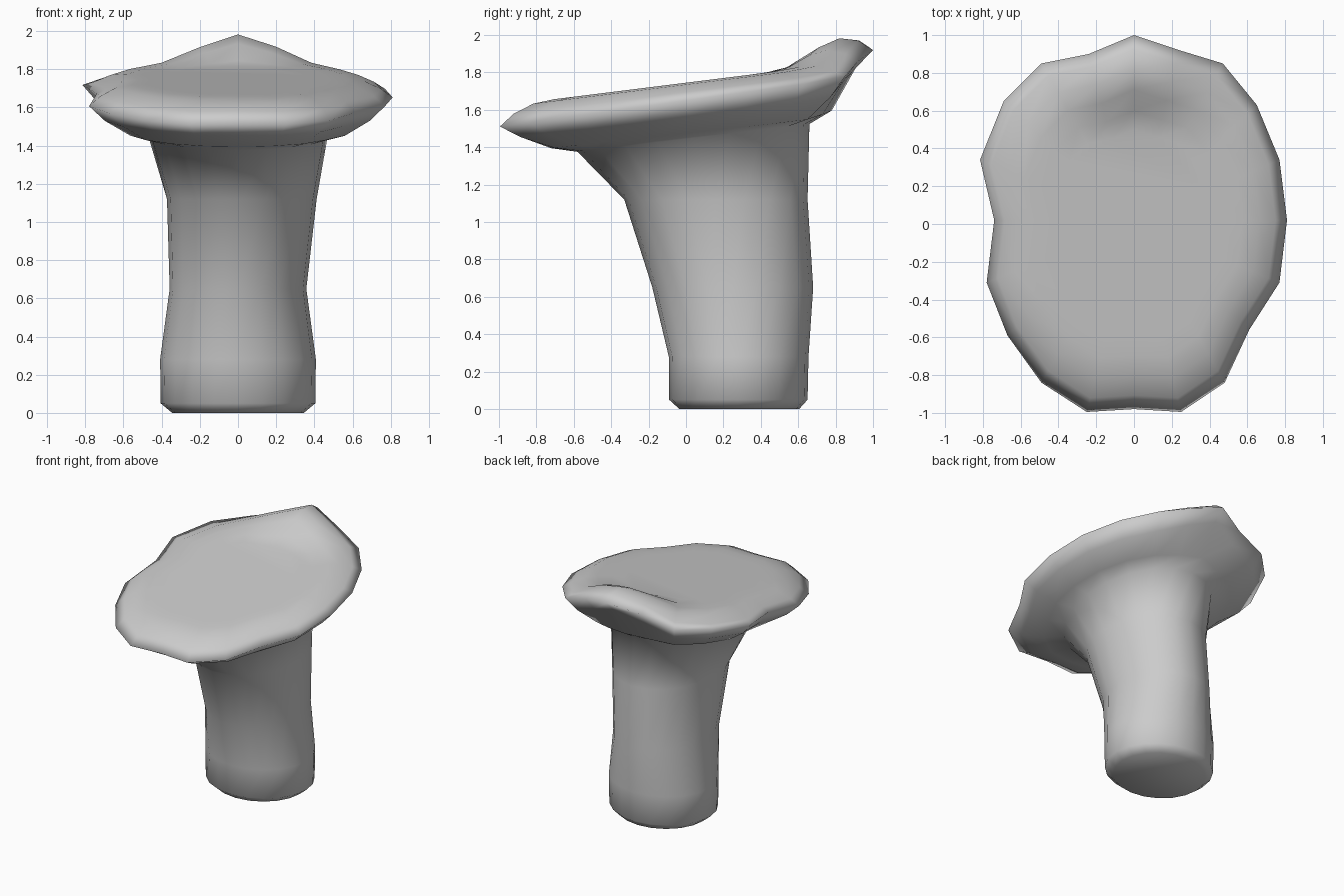
import bpy, bmesh, math

if "Cube" in bpy.data.objects:
    bpy.data.objects.remove(bpy.data.objects["Cube"])

N = 20
# cap outline seen from above, counter-clockwise from the front
RIM = [(0, -.98), (.25, -.995), (.48, -.84), (.61, -.56), (.77, -.31),
       (.81, .02), (.77, .34), (.65, .63), (.47, .85), (.24, .92),
       (0, 1.0), (-.24, .90), (-.49, .85), (-.69, .65), (-.815, .34),
       (-.74, .02), (-.78, -.31), (-.67, -.59), (-.49, -.84), (-.25, -.995)]
# strength of the raised lip at the back
LIP = {8: .08, 9: .62, 10: 1, 11: .62, 12: .08}

def ellipse(cx, cy, rx, ry, zfun):
    ring = []
    for k in range(N):
        a = 2 * math.pi * k / N
        y = cy - ry * math.cos(a)
        ring.append((cx + rx * math.sin(a), y, zfun(y)))
    return ring

rings = []

# stem: z, centre x, x radius, front y, back y
for z, cx, rx, y0, y1 in [(0, 0, .345, -.035, .605), (.05, 0, .405, -.09, .65),
                          (.28, 0, .408, -.092, .655), (.65, 0, .358, -.18, .68),
                          (1.12, .02, .392, -.33, .65)]:
    rings.append(ellipse(cx, (y0 + y1) / 2, rx, (y1 - y0) / 2, lambda y, z=z: z))

# neck, where the stem meets the tilted cap
neck = ellipse(0, .04, .47, .62, lambda y: 1.445 + .12 * y)
rim = [(x, y, 1.65 + .14 * y + .13 * LIP.get(k, 0) + (.02 if 12 < k < 16 else 0))
       for k, (x, y) in enumerate(RIM)]
rings.append(neck)

# underside of the cap, from neck to rim
for t, f, lift in [(.65, .14, .04), (.25, .57, .22)]:
    ring = []
    for k in range(N):
        n, r = neck[k], rim[k]
        g = f + lift * LIP.get(k, 0)
        ring.append((r[0] + (n[0] - r[0]) * t, r[1] + (n[1] - r[1]) * t,
                     n[2] + (r[2] - n[2]) * g))
    rings.append(ring)
rings.append(rim)

# top of the cap: rounded edge, back lip, then flat tilted centre
for s, drop, h in [(.925, -.05, .16), (.82, -.01, .145), (.71, 0, .10),
                   (.6, 0, .025), (.5, 0, 0)]:
    rings.append([(x * s, y * s, 1.745 + .125 * y * s + drop + h * LIP.get(k, 0))
                  for k, (x, y) in enumerate(RIM)])

# skin the rings into one continuous mushroom body
bm = bmesh.new()
loops = [[bm.verts.new(p) for p in ring] for ring in rings]
for a, b in zip(loops, loops[1:]):
    for k in range(N):
        j = (k + 1) % N
        bm.faces.new((a[k], a[j], b[j], b[k]))
bm.faces.new(loops[0][::-1])
bm.faces.new(loops[-1])
bmesh.ops.recalc_face_normals(bm, faces=bm.faces[:])
for f in bm.faces:
    f.smooth = True
mesh = bpy.data.meshes.new("mushroom_stem_and_cap")
bm.to_mesh(mesh)
bm.free()
obj = bpy.data.objects.new("mushroom_stem_and_cap", mesh)
bpy.context.collection.objects.link(obj)
